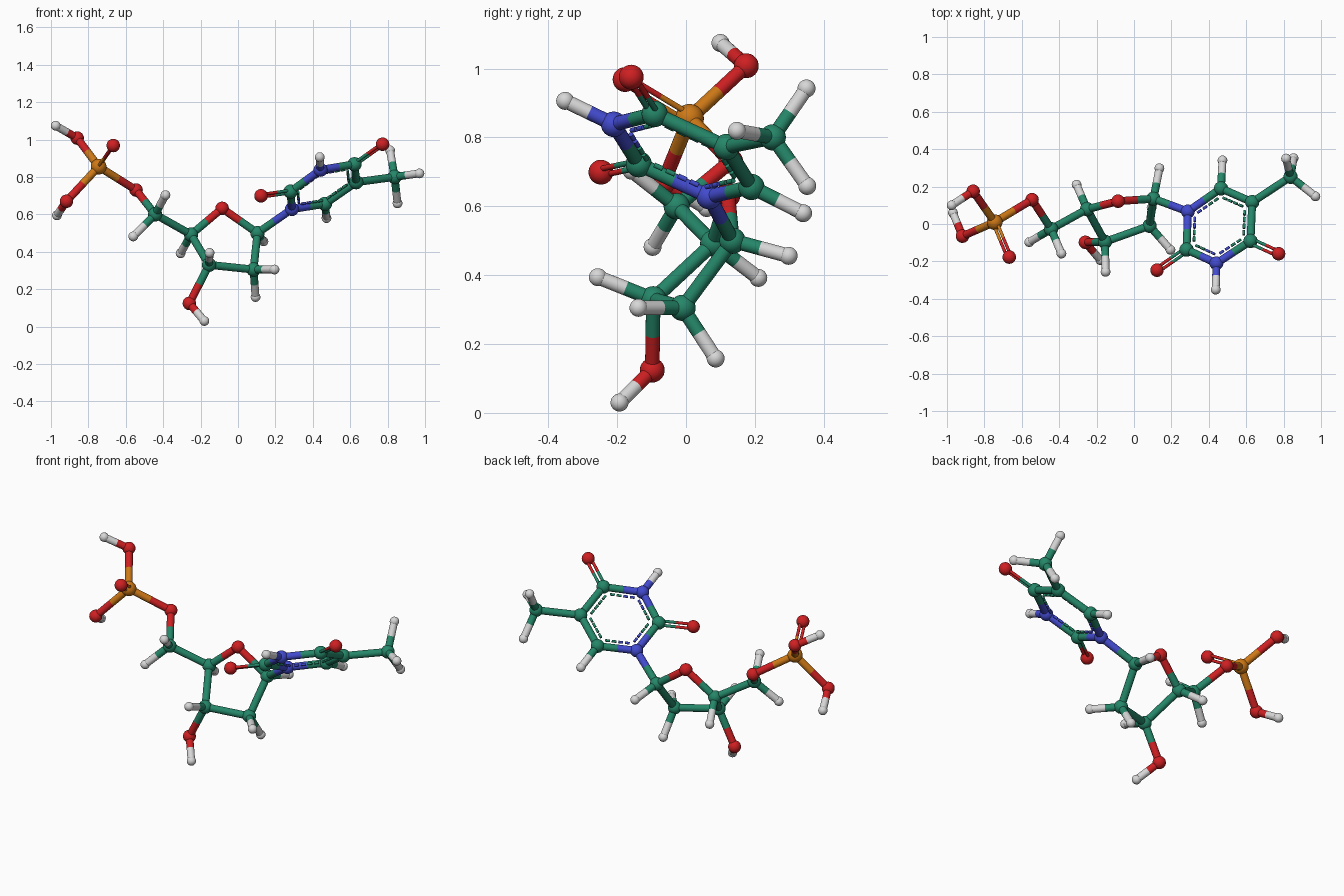
import bpy, bmesh, math
from mathutils import Vector, Matrix

if "Cube" in bpy.data.objects:
    bpy.data.objects.remove(bpy.data.objects["Cube"])


def material(name, rgb):
    mat = bpy.data.materials.new(name)
    mat.use_nodes = True
    mat.diffuse_color = (*rgb, 1)
    mat.node_tree.nodes["Principled BSDF"].inputs["Base Color"].default_value = (*rgb, 1)
    return mat


# Element: material and ball radius
ELEMENTS = {
    "carbon": (material("green", (0.018, 0.24, 0.14)), 0.038),
    "oxygen": (material("red", (0.62, 0.014, 0.016)), 0.036),
    "nitrogen": (material("blue", (0.055, 0.07, 0.62)), 0.037),
    "hydrogen": (material("light_grey", (0.68, 0.68, 0.68)), 0.026),
    "phosphorus": (material("orange", (0.62, 0.19, 0.008)), 0.042),
}
STICK, THIN = 0.021, 0.0085

# Atom positions, grouped by region of the molecule
phosphate = {
    "phosphorus": (-.745, .01, .855),
    "oxygen_upper": (-.86, .175, 1.008),
    "hydrogen_upper": (-.975, .1, 1.074),
    "oxygen_double": (-.667, -.177, .968),
    "oxygen_lower": (-.917, -.065, .67),
    "hydrogen_lower": (-.968, .06, .595),
    "oxygen_bridge": (-.545, .13, .73),
}
sugar = {
    "carbon_arm": (-.443, -.027, .6),
    "hydrogen_arm_a": (-.388, -.158, .703),
    "hydrogen_arm_b": (-.56, -.097, .482),
    "carbon_left": (-.251, .079, .492),
    "hydrogen_left": (-.307, .21, .392),
    "oxygen_ring": (-.085, .122, .632),
    "carbon_right": (.104, .135, .5),
    "hydrogen_right": (.136, .298, .456),
    "carbon_low_right": (.083, -.01, .305),
    "hydrogen_low_a": (.195, -.138, .305),
    "hydrogen_low_b": (.094, .086, .158),
    "carbon_low_left": (-.155, -.095, .33),
    "hydrogen_low_left": (-.152, -.256, .394),
    "oxygen_foot": (-.26, -.098, .124),
    "hydrogen_foot": (-.18, -.193, .03),
}
base = {
    "nitrogen_inner": (.288, .067, .628),
    "carbon_front": (.281, -.137, .722),
    "oxygen_front": (.123, -.247, .699),
    "nitrogen_outer": (.441, -.21, .838),
    "hydrogen_outer": (.437, -.351, .906),
    "carbon_top": (.623, -.091, .868),
    "oxygen_top": (.773, -.159, .975),
    "carbon_side": (.632, .117, .772),
    "carbon_back": (.465, .19, .656),
    "hydrogen_back": (.473, .34, .58),
    "carbon_methyl": (.837, .252, .8),
    "hydrogen_methyl_a": (.813, .35, .942),
    "hydrogen_methyl_b": (.97, .148, .819),
    "hydrogen_methyl_c": (.853, .352, .659),
}
ATOMS = {k: Vector(v) for group in (phosphate, sugar, base) for k, v in group.items()}

# Chains of atoms joined by single sticks
CHAINS = [
    ["hydrogen_upper", "oxygen_upper", "phosphorus", "oxygen_lower", "hydrogen_lower"],
    ["phosphorus", "oxygen_bridge", "carbon_arm", "carbon_left", "oxygen_ring",
     "carbon_right", "nitrogen_inner"],
    ["hydrogen_arm_a", "carbon_arm", "hydrogen_arm_b"],
    ["hydrogen_left", "carbon_left", "carbon_low_left", "carbon_low_right",
     "carbon_right", "hydrogen_right"],
    ["hydrogen_low_a", "carbon_low_right", "hydrogen_low_b"],
    ["hydrogen_low_left", "carbon_low_left", "oxygen_foot", "hydrogen_foot"],
    ["nitrogen_outer", "hydrogen_outer"],
    ["carbon_back", "hydrogen_back"],
    ["carbon_side", "carbon_methyl", "hydrogen_methyl_a"],
    ["hydrogen_methyl_b", "carbon_methyl", "hydrogen_methyl_c"],
]
RING = ["nitrogen_inner", "carbon_front", "nitrogen_outer",
        "carbon_top", "carbon_side", "carbon_back"]
# Double bonds: two atoms and a neighbour that sets their plane
DOUBLES = [("carbon_front", "oxygen_front", "nitrogen_inner"),
           ("carbon_top", "oxygen_top", "carbon_side"),
           ("phosphorus", "oxygen_double", "oxygen_lower")]


def element(atom):
    return ELEMENTS[atom.split("_")[0]]


def finish(bm, name, mats):
    mesh = bpy.data.meshes.new(name)
    bm.to_mesh(mesh)
    bm.free()
    for mat in mats:
        mesh.materials.append(mat)
    obj = bpy.data.objects.new(name, mesh)
    bpy.context.collection.objects.link(obj)
    bpy.ops.object.select_all(action='DESELECT')
    obj.select_set(True)
    bpy.context.view_layer.objects.active = obj
    bpy.ops.object.shade_smooth_by_angle(angle=math.radians(40))


def rod(bm, start, end, radius, index):
    axis = end - start
    turn = axis.to_track_quat('Z', 'Y').to_matrix().to_4x4()
    old = set(bm.faces)
    bmesh.ops.create_cone(bm, cap_ends=True, segments=20, radius1=radius, radius2=radius,
                          depth=axis.length,
                          matrix=Matrix.Translation((start + end) / 2) @ turn)
    for face in set(bm.faces) - old:
        face.material_index = index


def split_rod(bm, a, b, radius):
    mid = (a + b) / 2
    rod(bm, a, mid, radius, 0)
    rod(bm, mid, b, radius, 1)


def sideways(a, b, toward):
    axis = (b - a).normalized()
    side = toward - a
    return (side - axis * side.dot(axis)).normalized()


# Balls
for atom, place in ATOMS.items():
    mat, radius = element(atom)
    bm = bmesh.new()
    bmesh.ops.create_uvsphere(bm, u_segments=28, v_segments=16, radius=radius,
                              matrix=Matrix.Translation(place))
    finish(bm, atom + "_ball", [mat])

# Single sticks, each half in its own atom's colour
for chain in CHAINS:
    for first, second in zip(chain, chain[1:]):
        bm = bmesh.new()
        split_rod(bm, ATOMS[first], ATOMS[second], STICK)
        finish(bm, f"stick_{first}_to_{second}", [element(first)[0], element(second)[0]])

# Double sticks
for first, second, neighbour in DOUBLES:
    a, b = ATOMS[first], ATOMS[second]
    shift = sideways(a, b, ATOMS[neighbour]) * 0.014
    bm = bmesh.new()
    for sign in (-1, 1):
        split_rod(bm, a + shift * sign, b + shift * sign, THIN)
    finish(bm, f"double_stick_{second}", [element(first)[0], element(second)[0]])

# Six-sided ring: a full stick with a dashed rod inside it
centre = sum((ATOMS[name] for name in RING), Vector((0, 0, 0))) / len(RING)
for first, second in zip(RING, RING[1:] + RING[:1]):
    a, b = ATOMS[first], ATOMS[second]
    bm = bmesh.new()
    split_rod(bm, a, b, STICK)
    inner_a, inner_b = (p + sideways(a, b, centre) * 0.042 for p in (a, b))
    for step in range(4):
        t = 0.18 + step * 0.17
        rod(bm, inner_a.lerp(inner_b, t), inner_a.lerp(inner_b, t + 0.12),
            THIN * 0.85, step // 2)
    finish(bm, f"ring_stick_{first}_to_{second}", [element(first)[0], element(second)[0]])
